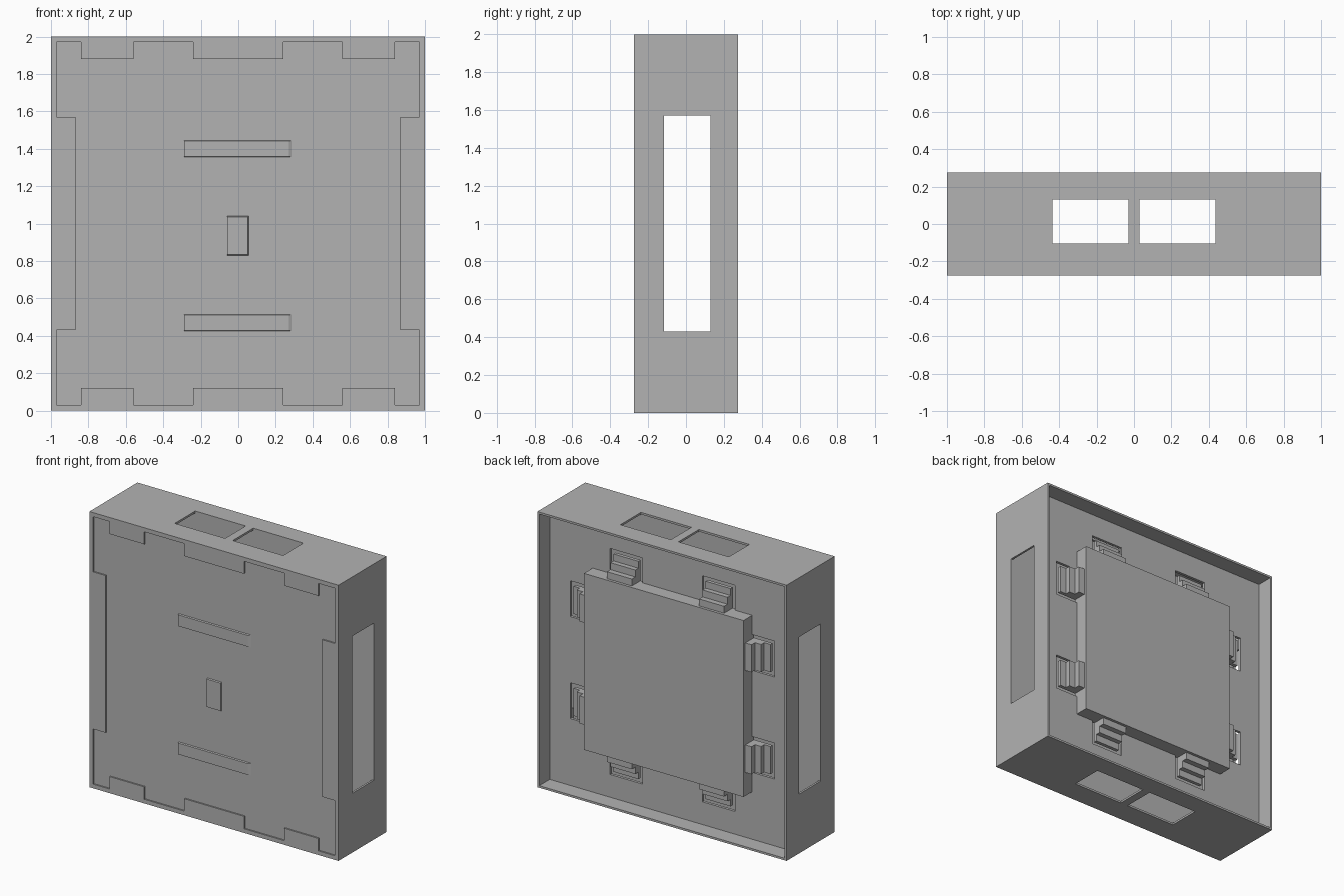
import bpy, bmesh
from math import radians
from mathutils import Matrix, Vector

cube = bpy.data.objects.get("Cube")
if cube:
    bpy.data.objects.remove(cube, do_unlink=True)

grey = bpy.data.materials.new("plain_grey")
grey.use_nodes = True
colour = (0.45, 0.45, 0.45, 1)
grey.diffuse_color = colour
grey.node_tree.nodes["Principled BSDF"].inputs["Base Color"].default_value = colour

HALF_Y = 0.275
WALL = 0.015
FLOOR = 0.155
PLATE = 0.64


def finish(name, bm):
    bmesh.ops.recalc_face_normals(bm, faces=bm.faces)
    mesh = bpy.data.meshes.new(name)
    bm.to_mesh(mesh)
    bm.free()
    mesh.materials.append(grey)
    obj = bpy.data.objects.new(name, mesh)
    bpy.context.collection.objects.link(obj)
    return obj


def add_box(bm, lo, hi, turn=None):
    lo, hi = Vector(lo), Vector(hi)
    m = Matrix.Translation((lo + hi) / 2) @ Matrix.Diagonal((*(hi - lo), 1))
    if turn is not None:
        m = turn @ m
    return bmesh.ops.create_cube(bm, size=1, matrix=m)["verts"]


def panel(name, rect, holes, w0, w1, axis):
    """Flat slab with rectangular holes; rect and holes are (u0, u1, v0, v1)."""
    place = {"x": lambda u, v, w: (w, u, v),
             "y": lambda u, v, w: (u, w, v),
             "z": lambda u, v, w: (u, v, w)}[axis]
    us = sorted({round(c, 4) for r in [rect] + holes for c in r[:2]})
    vs = sorted({round(c, 4) for r in [rect] + holes for c in r[2:]})
    bm = bmesh.new()
    grid = {(u, v): bm.verts.new(place(u, v, w0)) for u in us for v in vs}
    for a, b in zip(us, us[1:]):
        for c, d in zip(vs, vs[1:]):
            u, v = (a + b) / 2, (c + d) / 2
            if not any(h[0] < u < h[1] and h[2] < v < h[3] for h in holes):
                bm.faces.new([grid[p] for p in ((a, c), (b, c), (b, d), (a, d))])
    bmesh.ops.delete(bm, geom=[v for v in bm.verts if not v.link_faces], context="VERTS")
    moved = bmesh.ops.extrude_face_region(bm, geom=bm.faces[:])["geom"]
    shift = Vector(place(0, 0, w1 - w0))
    bmesh.ops.translate(bm, vec=shift, verts=[g for g in moved if isinstance(g, bmesh.types.BMVert)])
    return finish(name, bm)


# Outer walls with window openings
side_window = [(-0.115, 0.13, 0.43, 1.57)]
end_windows = [(-0.435, -0.03, -0.105, 0.13), (0.03, 0.435, -0.105, 0.13)]
front = -HALF_Y + 0.01
for name, a, b in (("right_wall", -1, -1 + WALL), ("left_wall", 1 - WALL, 1)):
    panel(name, (front, HALF_Y, 0, 2), side_window, a, b, "x")
for name, a, b in (("bottom_wall", 0, WALL), ("top_wall", 2 - WALL, 2)):
    panel(name, (-1 + WALL, 1 - WALL, front, HALF_Y), end_windows, a, b, "z")

# Front panel and the raised toothed rim around it
bm = bmesh.new()
add_box(bm, (-1 + WALL, front, WALL), (1 - WALL, -0.12, 2 - WALL))
finish("front_panel", bm)

gaps = [(-0.87, 0.87, 0.12, 1.88)]
for s in (-1, 1):
    def span(a, b):
        return tuple(sorted((s * a, s * b)))
    for z in ((0.03, 0.43), (1.57, 1.97)):
        gaps.append((*span(0.87, 0.97), *z))
    for z in ((0.03, 0.12), (1.88, 1.97)):
        gaps.append((*span(0.84, 0.87), *z))
        gaps.append((*span(0.24, 0.56), *z))
panel("front_rim", (-1, 1, 0, 2), gaps, -HALF_Y, front, "y")


# Raised details on the front panel, slightly tapered outwards
def front_pad(name, x0, x1, z0, z1, right_slope):
    bm = bmesh.new()
    verts = add_box(bm, (x0, -HALF_Y, z0), (x1, front, z1))
    for v in verts:
        if v.co.y < front - 0.001:
            v.co.z += 0.004 if v.co.z < (z0 + z1) / 2 else -0.004
            if v.co.x > (x0 + x1) / 2:
                v.co.x -= right_slope
    finish(name, bm)


front_pad("upper_rail", -0.29, 0.29, 1.355, 1.445, 0.02)
front_pad("lower_rail", -0.29, 0.29, 0.425, 0.515, 0.02)
front_pad("centre_pad", -0.06, 0.055, 0.83, 1.04, 0.004)

# Sunken back floor with a slot for each clip
slots = []
for s in (-1, 1):
    for t in (-1, 1):
        a0, a1 = sorted((s * 0.24, s * 0.5))
        b0, b1 = sorted((t * PLATE, t * 0.82))
        slots.append((a0, a1, 1 + b0, 1 + b1))
        slots.append((b0, b1, 1 + a0, 1 + a1))
panel("back_floor", (-1 + WALL, 1 - WALL, WALL, 2 - WALL), slots, 0.135, FLOOR, "y")

# Raised square plate in the middle of the back
bm = bmesh.new()
add_box(bm, (-PLATE, 0.135, 1 - PLATE), (PLATE, 0.255, 1 + PLATE))
finish("back_plate", bm)

# Stepped clips, two on each edge of the plate
steps = [(0.69, 0.235), (0.74, 0.195), (0.79, 0.16)]
for k in range(4):
    turn = Matrix.Translation((0, 0, 1)) @ Matrix.Rotation(radians(90 * k), 4, "Y")
    for n, x in enumerate((-0.37, 0.37)):
        bm = bmesh.new()
        inner = PLATE
        for outer, height in steps:
            add_box(bm, (x - 0.1, 0.135, inner), (x + 0.1, height, outer), turn)
            inner = outer
        finish(f"clip_{2 * k + n + 1}", bm)
